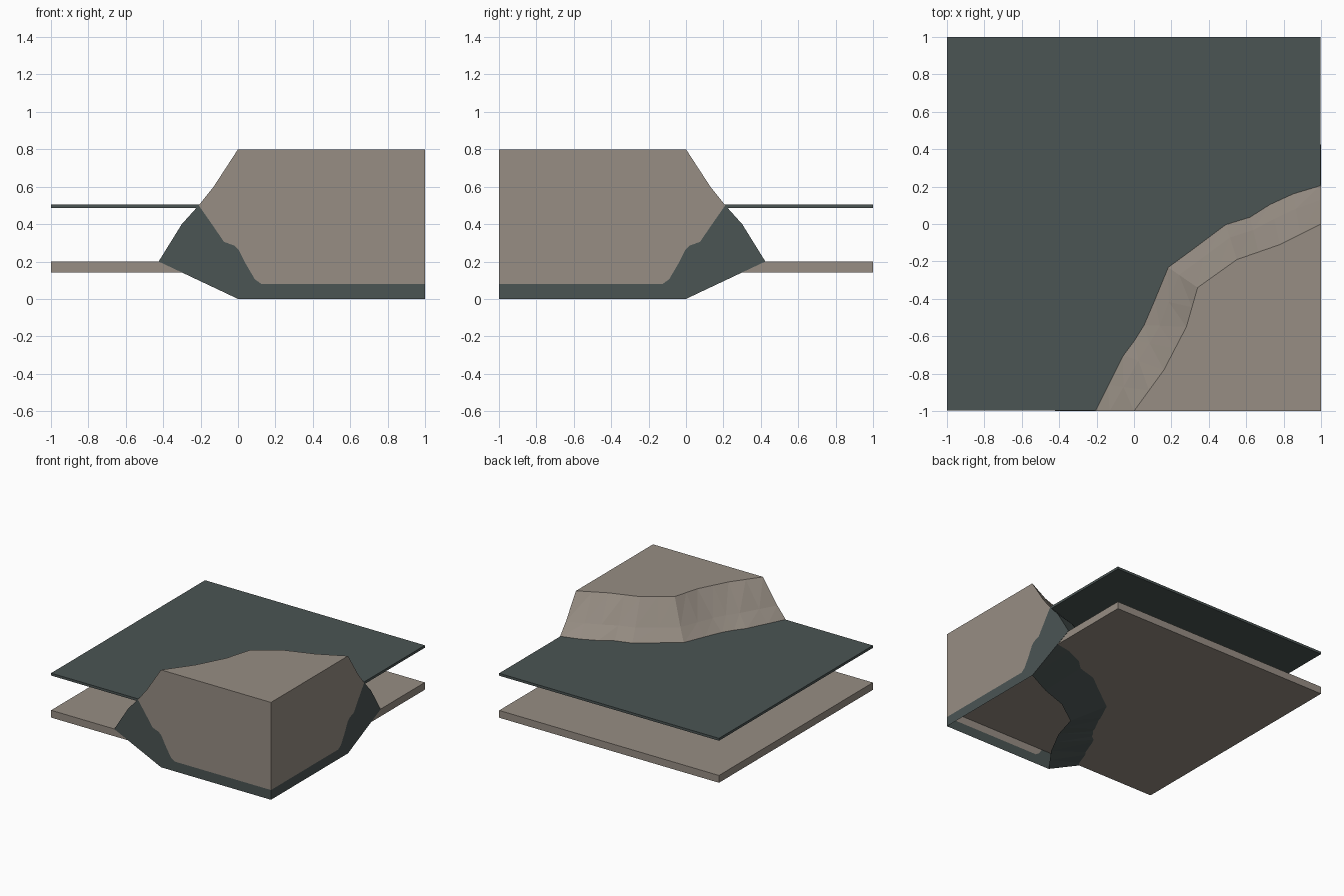
import bpy, bmesh
from mathutils import Vector

if "Cube" in bpy.data.objects:
    bpy.data.objects.remove(bpy.data.objects["Cube"])


def material(name, rgb):
    m = bpy.data.materials.new(name)
    m.diffuse_color = (*rgb, 1)
    m.use_nodes = True
    m.node_tree.nodes["Principled BSDF"].inputs["Base Color"].default_value = m.diffuse_color
    return m


STONE = material("warm_stone", (0.31, 0.27, 0.23))
DARK = material("dark_slate", (0.07, 0.09, 0.088))


def make_object(name, bm, mats):
    me = bpy.data.meshes.new(name)
    bm.to_mesh(me)
    bm.free()
    for m in mats:
        me.materials.append(m)
    ob = bpy.data.objects.new(name, me)
    bpy.context.collection.objects.link(ob)
    return ob


def plate(name, z0, z1, mat):
    # Ends a hair inside the cliff's two cut faces
    bm = bmesh.new()
    bmesh.ops.create_cube(bm, size=1)
    for v in bm.verts:
        v.co = (0.998 if v.co.x > 0 else -1,
                1 if v.co.y > 0 else -0.998,
                z1 if v.co.z > 0 else z0)
    make_object(name, bm, [mat])


plate("upper_sheet", 0.485, 0.505, DARK)
plate("lower_slab", 0.14, 0.20, STONE)

# Cliff plan: rim path, and the same points where the slope is at mid height
RIM = [(0, -1), (0.08, -0.89), (0.16, -0.78), (0.22, -0.665), (0.28, -0.55),
       (0.31, -0.445), (0.34, -0.34), (0.445, -0.265), (0.55, -0.19),
       (0.665, -0.15), (0.78, -0.11), (0.89, -0.055), (1, 0)]
MID = [(-0.21, -1), (-0.14, -0.86), (-0.06, -0.70), (0, -0.62), (0.05, -0.54),
       (0.11, -0.40), (0.18, -0.23), (0.33, -0.12), (0.49, 0),
       (0.62, 0.04), (0.73, 0.11), (0.85, 0.165), (1, 0.21)]
# Height and outward spread of each level, from rim to foot
LEVELS = [(0.8, 0), (0.6, 0.62), (0.5, 1), (0.4, 1.43), (0.2, 2.02), (0, 0)]
# Painted border on the cut faces: distance in from the rim corner, height
BORDER = [(-0.14, 0.4), (-0.075, 0.305), (-0.02, 0.285), (0.005, 0.26),
          (0.04, 0.19), (0.09, 0.105), (0.125, 0.08), (1, 0.08)]

bm = bmesh.new()
rings = []
for z, k in LEVELS:
    ring = []
    for r, m in zip(RIM, MID):
        p = Vector(r).lerp(Vector(m), k)
        ring.append(bm.verts.new((p.x, p.y, z)))
    rings.append(ring)

# Sloped wall: stone above mid height, slate below
for level, (a, b) in enumerate(zip(rings, rings[1:])):
    for i in range(len(RIM) - 1):
        for tri in ((a[i], b[i], b[i + 1]), (a[i], b[i + 1], a[i + 1])):
            bm.faces.new(tri).material_index = int(level >= 2)

# Flat top
corner = {z: bm.verts.new((1, -1, z)) for z in (0.8, 0.08, 0)}
bm.faces.new(rings[0] + [corner[0.8]])

# Two cut faces, each split along the painted border; the underside stays open
for end, place in ((0, lambda d, z: (d, -1, z)), (-1, lambda d, z: (1, -d, z))):
    edge = [ring[end] for ring in rings]
    border = [bm.verts.new(place(d, z)) for d, z in BORDER[:-1]] + [corner[0.08]]
    bm.faces.new(edge[:3] + border + [corner[0.8]])
    bm.faces.new(edge[2:] + [corner[0]] + border[::-1]).material_index = 1

bmesh.ops.recalc_face_normals(bm, faces=bm.faces)
# Keep the flat top facing up
top = max(bm.faces, key=lambda f: f.calc_center_median().z)
if top.normal.z < 0:
    bmesh.ops.reverse_faces(bm, faces=bm.faces)
make_object("cliff_block", bm, [STONE, DARK])
